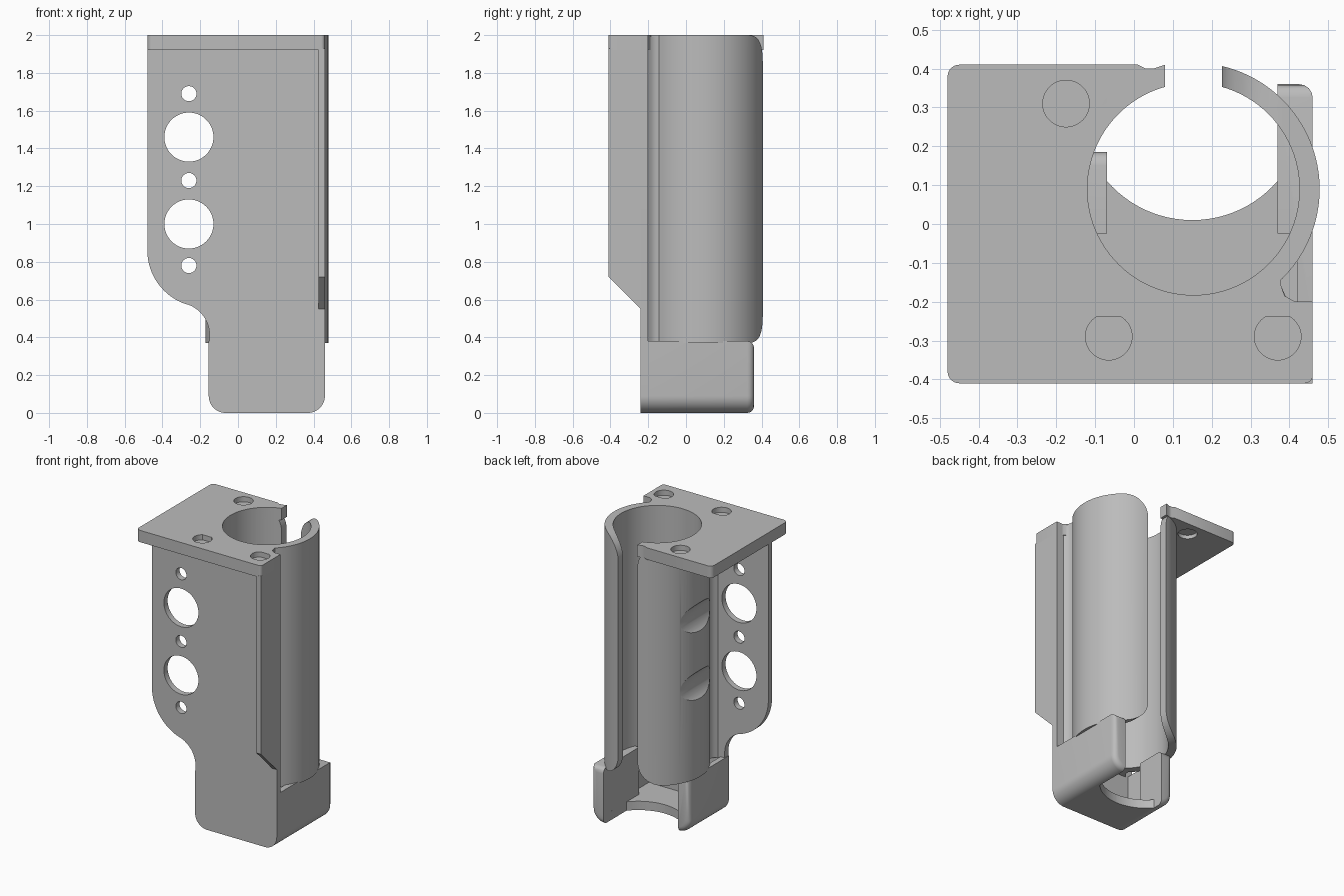
import bpy, bmesh, math

if "Cube" in bpy.data.objects:
    bpy.data.objects.remove(bpy.data.objects["Cube"], do_unlink=True)

grey = bpy.data.materials.new("plain grey")
grey.use_nodes = True
grey.diffuse_color = (0.5, 0.5, 0.5, 1)
grey.node_tree.nodes["Principled BSDF"].inputs["Base Color"].default_value = (0.5, 0.5, 0.5, 1)

CX, CY, INNER, OUTER = 0.153, 0.09, 0.273, 0.325   # tube axis and radii
FRONT, BACK = -0.24, -0.20                          # front panel faces
LEFT, RIGHT, TOP = -0.48, 0.46, 2.0


def arc(cx, cy, r, a0, a1, n=12):
    return [(cx + r * math.cos(math.radians(a0 + (a1 - a0) * i / n)),
             cy + r * math.sin(math.radians(a0 + (a1 - a0) * i / n))) for i in range(n + 1)]


def prism(name, pts, axis, lo, hi, bevel_hi=0):
    """Extrude a 2D outline along y (outline in x,z) or z (outline in x,y) or x (y,z)."""
    place = {"x": lambda a, b, c: (c, a, b),
             "y": lambda a, b, c: (a, c, b),
             "z": lambda a, b, c: (a, b, c)}[axis]
    bm = bmesh.new()
    low = [bm.verts.new(place(a, b, lo)) for a, b in pts]
    high = [bm.verts.new(place(a, b, hi)) for a, b in pts]
    bm.faces.new(low)
    cap = bm.faces.new(high)
    for i in range(len(pts)):
        j = (i + 1) % len(pts)
        bm.faces.new((low[i], low[j], high[j], high[i]))
    bmesh.ops.recalc_face_normals(bm, faces=bm.faces)
    if bevel_hi:
        bmesh.ops.bevel(bm, geom=list(cap.edges), offset=bevel_hi, segments=4,
                        profile=0.5, affect="EDGES")
    mesh = bpy.data.meshes.new(name)
    bm.to_mesh(mesh)
    bm.free()
    mesh.materials.append(grey)
    ob = bpy.data.objects.new(name, mesh)
    bpy.context.collection.objects.link(ob)
    return ob


def rod(name, a, b, r, axis, lo, hi, n=48):
    return prism(name, arc(a, b, r, 0, 360 * (n - 1) / n, n - 1), axis, lo, hi)


def cut(ob, *cutters):
    bpy.context.view_layer.objects.active = ob
    for c in cutters:
        mod = ob.modifiers.new("cut", "BOOLEAN")
        mod.operation, mod.solver, mod.object = "DIFFERENCE", "EXACT", c
        bpy.ops.object.modifier_apply(modifier=mod.name)


def box(x0, x1, y0, y1):
    return [(x0, y0), (x1, y0), (x1, y1), (x0, y1)]


# Cutters
bore = rod("bore_cutter", CX, CY, INNER, "z", 0.3, 2.1, 96)
half, flare, z0 = 0.073, 0.15, 0.37
side = ([(half + flare, 0.3)] + arc(half + flare, z0 + flare, flare, 270, 180)
        + arc(half + flare, TOP - flare, flare, 180, 90) + [(half + flare, 2.1)])
slot = prism("slot_cutter", [(CX + a, b) for a, b in side]
             + [(CX - a, b) for a, b in reversed(side)], "y", 0.2, 0.6)
side_holes = [rod("side_hole_cutter", -0.26, z, r, "y", -0.5, 0.6)
              for z, r in ((1.69, 0.04), (1.46, 0.13), (1.23, 0.04), (1.0, 0.13), (0.78, 0.04))]
screws = [rod("screw_cutter", x, y, 0.06, "z", lo, hi)
          for x, y in ((-0.175, 0.31), (-0.065, -0.29), (0.37, -0.29))
          for lo, hi in ((1.965, 2.1), (1.8, 1.945))]
cavity = prism("cavity_cutter", box(-0.07, 0.37, BACK, 0.6), "z", 0.06, 0.6)
corner_room = prism("corner_cutter", box(-0.12, 0.42, BACK, -0.025), "z", 0.06, 0.6)
notch = prism("floor_cutter", arc(0.15, 0.30, 0.29, 220.7, 319.3, 24)
              + [(0.37, 0.6), (-0.07, 0.6)], "z", -0.1, 0.2)

# Open tube with flared slot and scallops from the side holes
tube = rod("tube", CX, CY, OUTER, "z", z0, TOP, 96)
cut(tube, bore, slot, *side_holes)

# Front panel with curved shoulder
panel = prism("front_panel",
              [(RIGHT, TOP), (LEFT, TOP)]
              + arc(-0.18, 0.86, 0.30, 180, 252.5, 16)
              + arc(-0.321, 0.413, 0.17, 72.5, 0)
              + arc(-0.065, 0.09, 0.09, 180, 270)
              + arc(RIGHT - 0.09, 0.09, 0.09, 270, 360), "y", FRONT, BACK)
cut(panel, *side_holes)

# Web that joins tube to panel
web = prism("tube_web", [(-0.11, -0.21), (0.415, -0.21), (0.39, -0.185), (0.379, -0.16),
                         (0.379, -0.13), (-0.073, -0.13), (-0.073, -0.16), (-0.084, -0.185)],
            "z", z0, TOP - 0.01)
cut(web, bore)

# Top flange
flange = prism("top_flange",
               arc(LEFT + 0.03, -0.38, 0.03, 180, 270, 6)
               + arc(RIGHT - 0.02, -0.39, 0.02, 270, 360, 6)
               + [(RIGHT, BACK), (0.415, BACK), (0.388, -0.185), (0.379, -0.16),
                  (0.379, -0.13), (CX, CY), (0.08, CY), (0.08, 0.41), (0.05, 0.4),
                  (0.03, 0.4), (0.01, 0.41)]
               + arc(LEFT + 0.03, 0.38, 0.03, 90, 180, 6), "z", 1.92, TOP)
cut(flange, bore, *screws)

# Side rib with chamfered foot
rib = prism("side_rib", [(-0.41, 1.93), (-0.41, 0.72), (FRONT, 0.55), (BACK, 0.55),
                         (BACK, 1.93)], "x", 0.425, RIGHT)

# Base: short left half and long right half, hollowed and notched
base_left = prism("base_left", [(0.15, 0), (0.15, 0.38), (-0.155, 0.38)]
                  + arc(-0.065, 0.09, 0.09, 180, 270), "y", FRONT, 0.185, 0.035)
base_right = prism("base_right", [(0.15, 0.38), (0.15, 0)]
                   + arc(RIGHT - 0.09, 0.09, 0.09, 270, 360)
                   + [(RIGHT, 0.38)], "y", FRONT, 0.36, 0.035)
for base in (base_left, base_right):
    cut(base, cavity, corner_room, notch)

# Clean up cutters, then smooth the curved faces
for c in [bore, slot, cavity, corner_room, notch] + side_holes + screws:
    bpy.data.objects.remove(c, do_unlink=True)
bpy.ops.object.select_all(action="DESELECT")
for ob in (tube, panel, web, flange, rib, base_left, base_right):
    ob.select_set(True)
    bpy.context.view_layer.objects.active = ob
bpy.ops.object.shade_smooth_by_angle(angle=math.radians(30))
